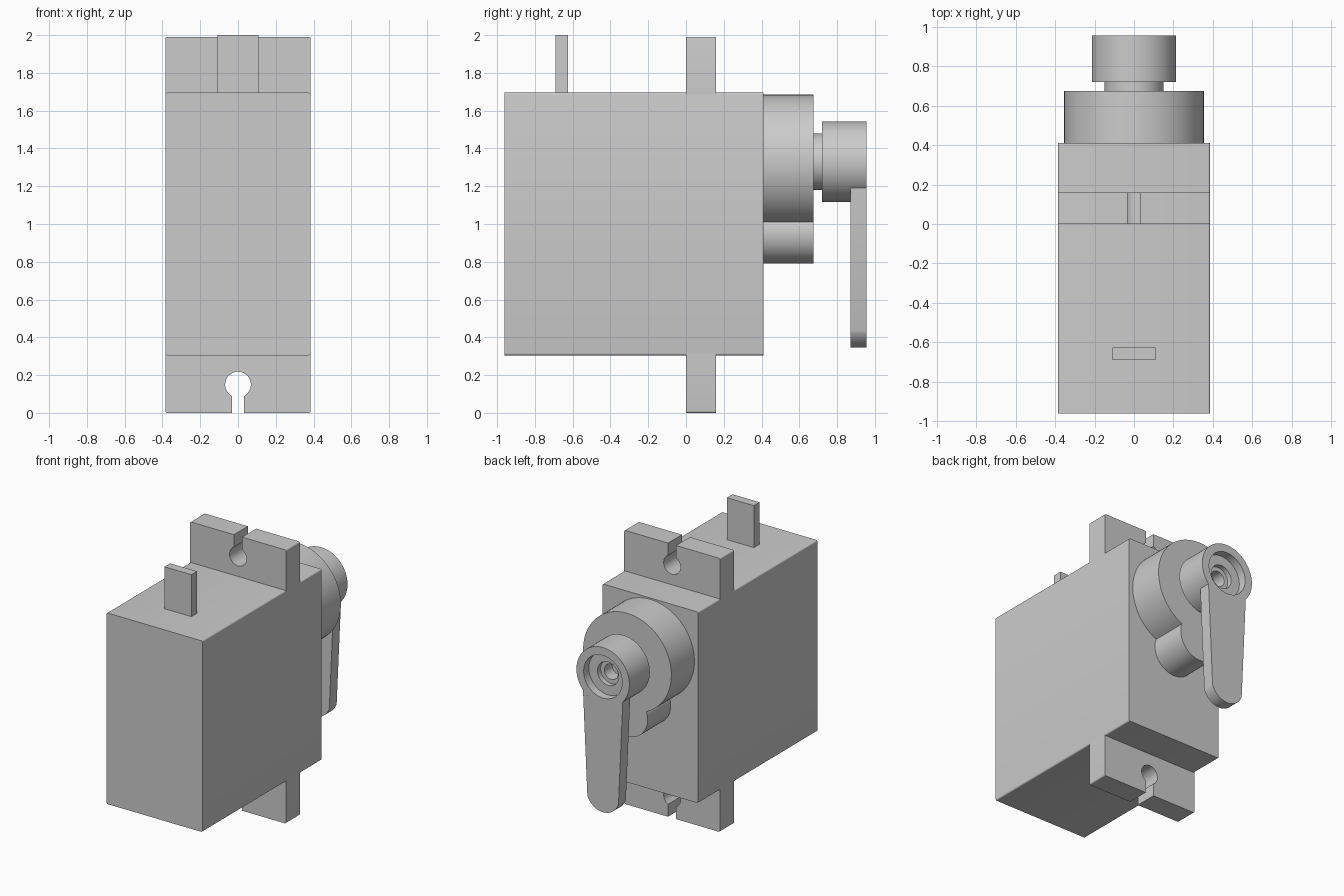
import bpy, bmesh
from math import radians, degrees, sin, cos, asin, acos

if "Cube" in bpy.data.objects:
    bpy.data.objects.remove(bpy.data.objects["Cube"])

GREY = (0.6, 0.6, 0.6, 1)
grey = bpy.data.materials.new("plain grey")
grey.use_nodes = True
grey.diffuse_color = GREY
grey.node_tree.nodes["Principled BSDF"].inputs["Base Color"].default_value = GREY


def finish(name, bm):
    bmesh.ops.recalc_face_normals(bm, faces=bm.faces)
    mesh = bpy.data.meshes.new(name)
    bm.to_mesh(mesh)
    bm.free()
    mesh.materials.append(grey)
    obj = bpy.data.objects.new(name, mesh)
    bpy.context.collection.objects.link(obj)
    bpy.ops.object.select_all(action='DESELECT')
    obj.select_set(True)
    bpy.context.view_layer.objects.active = obj
    bpy.ops.object.shade_smooth_by_angle(angle=radians(30))


def arc(cx, cz, r, start, end, n=24):
    """Points on a circle in the xz plane, angles in degrees."""
    angles = [radians(start + (end - start) * i / n) for i in range(n + 1)]
    return [(cx + r * cos(a), cz + r * sin(a)) for a in angles]


def prism(name, outline, y0, y1):
    """Extrude an xz outline along y."""
    bm = bmesh.new()
    face = bm.faces.new([bm.verts.new((x, y0, z)) for x, z in outline])
    new = bmesh.ops.extrude_face_region(bm, geom=[face])["geom"]
    verts = [v for v in new if isinstance(v, bmesh.types.BMVert)]
    bmesh.ops.translate(bm, verts=verts, vec=(0, y1 - y0, 0))
    finish(name, bm)


def lathe(name, profile, axis_z, n=64):
    """Turn a (radius, y) profile about an axis along y."""
    bm = bmesh.new()
    verts = [bm.verts.new((r, y, axis_z)) for r, y in profile]
    edges = [bm.edges.new(pair) for pair in zip(verts, verts[1:])]
    bmesh.ops.spin(bm, geom=verts + edges, cent=(0, 0, axis_z), axis=(0, 1, 0),
                   angle=radians(360), steps=n)
    bmesh.ops.remove_doubles(bm, verts=bm.verts, dist=0.0005)
    finish(name, bm)


HALF_W = 0.385
ROUND = 0.01
AXIS_Z = 1.33

# Case with softly rounded long edges
low, high, side = 0.305 + ROUND, 1.695 - ROUND, HALF_W - ROUND
case = []
for x, z, start in ((-side, low, 180), (side, low, 270),
                    (side, high, 0), (-side, high, 90)):
    case += arc(x, z, ROUND, start, start + 90, 4)
prism("case", case, -0.96, 0.41)

# Mounting tabs with open keyhole slots, one mirrored above
slot, hole = 0.033, 0.068
mouth = degrees(acos(slot / hole))
tab = [(-HALF_W, 0.32)]
tab += arc(-side, ROUND, ROUND, 180, 270, 4)
tab += [(-slot, 0)] + arc(0, 0.15, hole, 180 + mouth, -mouth, 32) + [(slot, 0)]
tab += arc(side, ROUND, ROUND, 270, 360, 4) + [(HALF_W, 0.32)]
prism("lower_mounting_tab", tab, 0, 0.16)
prism("upper_mounting_tab", [(x, 1.99 - z) for x, z in tab], 0, 0.16)

# Cable lead on top
lead = [(-0.108, 1.68), (0.108, 1.68), (0.108, 2), (-0.108, 2)]
prism("cable_lead", lead, -0.69, -0.625)

# Gear housing: a large round joined to a small one below
big, small, small_z, meet_x, meet_z = 0.355, 0.164, 0.954, 0.154, 1.01
cut = degrees(asin(meet_x / big))
lift = degrees(asin((meet_z - small_z) / small))
housing = arc(0, AXIS_Z, big, cut - 90, 270 - cut, 64)
housing += arc(0, small_z, small, 180 - lift, 360 + lift, 32)
prism("gear_housing", housing, 0.40, 0.675)

# Output shaft
lathe("output_shaft", [(0, 0.66), (0.15, 0.66), (0.15, 0.73), (0, 0.73)], AXIS_Z)

# Horn hub with stepped screw recess
hub = 0.213
lathe("horn_hub", [(0, 0.72), (hub, 0.72), (hub, 0.955), (0.155, 0.955),
                   (0.155, 0.895), (0.085, 0.895), (0.085, 0.86),
                   (0.055, 0.86), (0.055, 0.77), (0, 0.77)], AXIS_Z)

# Horn arm, fitted to the hub and tapering to a round tip
spread = degrees(asin(0.16 / hub))
arm = arc(0, AXIS_Z, hub, 270 - spread, 270 + spread, 16)
arm += arc(0, 0.477, 0.132, 270 + 71.5, 270 - 71.5, 24)
prism("horn_arm", arm, 0.87, 0.955)
